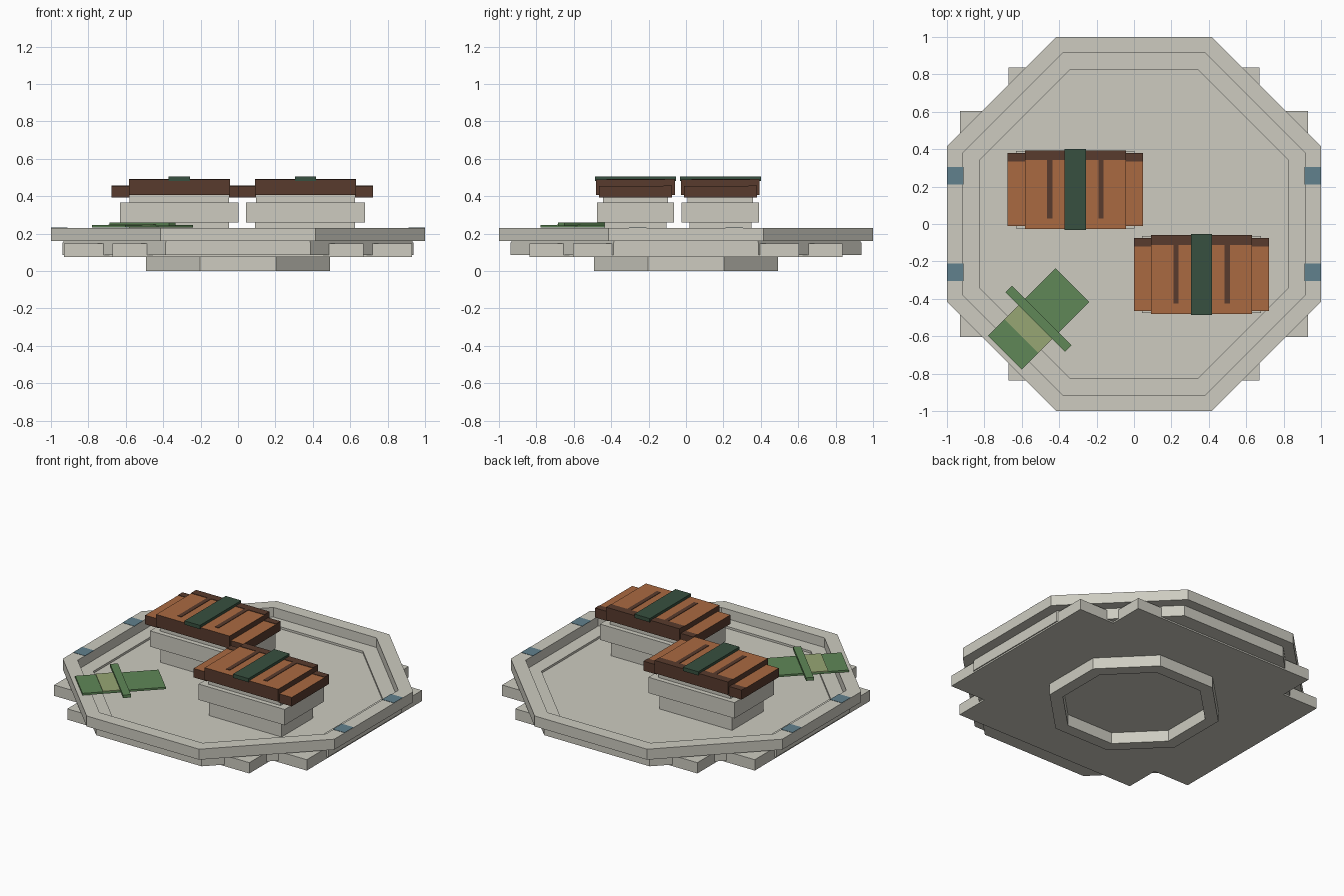
import bpy, bmesh, math
from mathutils import Matrix

if "Cube" in bpy.data.objects:
    bpy.data.objects.remove(bpy.data.objects["Cube"])


def material(name, rgb):
    m = bpy.data.materials.new(name)
    m.diffuse_color = (*rgb, 1)
    m.use_nodes = True
    m.node_tree.nodes["Principled BSDF"].inputs["Base Color"].default_value = m.diffuse_color
    return m


STONE = material("pale_ceramic", (0.61, 0.60, 0.53))
ORANGE = material("grilled_orange", (0.40, 0.142, 0.053))
BROWN = material("dark_glaze", (0.098, 0.043, 0.026))
SEAWEED = material("seaweed_green", (0.038, 0.08, 0.05))
LEAF = material("leaf_green", (0.115, 0.245, 0.095))
PALE_LEAF = material("pale_leaf", (0.31, 0.38, 0.175))
BLUE = material("blue_glaze", (0.12, 0.22, 0.27))


def finish(name, bm, mats):
    bmesh.ops.recalc_face_normals(bm, faces=bm.faces)
    me = bpy.data.meshes.new(name)
    # side material in slot 0, optional top material in slot 1
    if len(mats) > 1:
        for f in bm.faces:
            f.material_index = 1 if f.normal.z > 0.9 else 0
    bm.to_mesh(me)
    bm.free()
    for m in mats:
        me.materials.append(m)
    ob = bpy.data.objects.new(name, me)
    bpy.context.collection.objects.link(ob)
    return ob


def prism(name, pts, z0, z1, mat):
    bm = bmesh.new()
    face = bm.faces.new([bm.verts.new((x, y, z0)) for x, y in pts])
    ext = bmesh.ops.extrude_face_region(bm, geom=[face], use_keep_orig=True)
    for v in ext["geom"]:
        if isinstance(v, bmesh.types.BMVert):
            v.co.z = z1
    return finish(name, bm, [mat])


def octagon(apothem):
    r = apothem / math.cos(math.pi / 8)
    return [(r * math.cos(math.pi * (i + 0.5) / 4),
             r * math.sin(math.pi * (i + 0.5) / 4)) for i in range(8)]


def ring(name, outer, inner, z0, z1, mat):
    bm = bmesh.new()
    loops = [[bm.verts.new((x, y, z)) for x, y in octagon(a)]
             for a, z in ((outer, z0), (outer, z1), (inner, z1), (inner, z0))]
    for k in range(4):
        a, b = loops[k], loops[(k + 1) % 4]
        for i in range(8):
            j = (i + 1) % 8
            bm.faces.new((a[i], a[j], b[j], b[i]))
    return finish(name, bm, [mat])


def box(name, x, y, z, mats, turn=None):
    bm = bmesh.new()
    bmesh.ops.create_cube(bm, size=1)
    for v in bm.verts:
        for axis, (lo, hi) in enumerate((x, y, z)):
            v.co[axis] = hi if v.co[axis] > 0 else lo
    if turn:
        bm.transform(turn)
    return finish(name, bm, mats)


# Serving plate: foot, stepped cross base, floor, ledge and raised rim
ring("plate_foot", 0.493, 0.415, 0, 0.078, STONE)
quarter = [(0.93, 0.605), (0.67, 0.605), (0.67, 0.838)]
cross = []
for sx, sy in ((1, 1), (-1, 1), (-1, -1), (1, -1)):
    corner = [(sx * x, sy * y) for x, y in quarter]
    cross += corner if sx * sy > 0 else corner[::-1]
prism("cross_base", cross, 0.075, 0.147, STONE)
prism("plate_floor", octagon(0.937), 0.085, 0.152, STONE)
ring("plate_ledge", 0.932, 0.825, 0.15, 0.166, STONE)
ring("plate_rim", 1.0, 0.915, 0.16, 0.23, STONE)

# Painted rim patches
for sx in (-1, 1):
    for sy in (-1, 1):
        xs = sorted((sx * 0.912, sx * 0.999))
        ys = sorted((sy * 0.212, sy * 0.306))
        box("rim_patch", xs, ys, (0.229, 0.232), [BLUE])


def rice_piece(cx, cy):
    def part(name, x0, x1, y0, y1, z0, z1, *mats):
        box(name, (cx + x0, cx + x1), (cy + y0, cy + y1), (z0, z1), mats)

    # Stepped rice block
    part("rice_bottom", -0.27, 0.265, -0.165, 0.165, 0.15, 0.26, STONE)
    part("rice_middle", -0.317, 0.317, -0.207, 0.207, 0.26, 0.365, STONE)
    part("rice_top", -0.265, 0.265, -0.175, 0.175, 0.36, 0.41, STONE)
    # Glazed topping with a dark back edge
    part("topping_center", -0.27, 0.27, -0.21, 0.21, 0.405, 0.488, BROWN, ORANGE)
    part("center_back_glaze", -0.27, 0.27, 0.157, 0.21, 0.487, 0.491, BROWN)
    for s in (-1, 1):
        x0, x1 = sorted((s * 0.265, s * 0.361))
        part("topping_end", x0, x1, -0.196, 0.196, 0.393, 0.453, BROWN, ORANGE)
        part("end_back_glaze", x0, x1, 0.15, 0.196, 0.452, 0.456, BROWN)
        x = s * 0.137
        part("grill_stripe", x - 0.014, x + 0.014, -0.155, 0.158, 0.487, 0.491, BROWN)
    # Seaweed band
    part("seaweed_band", -0.057, 0.057, -0.217, 0.217, 0.48, 0.505, SEAWEED)


rice_piece(0.361, -0.27)
rice_piece(-0.314, 0.184)

# Leaf garnish laid diagonally across the rim
turn = Matrix.Translation((-0.51, -0.507, 0)) @ Matrix.Rotation(math.pi / 4, 4, "Z")
box("leaf_blade", (-0.255, 0.255), (-0.127, 0.127), (0.232, 0.245), [LEAF], turn)
box("leaf_pale_band", (-0.13, -0.01), (-0.127, 0.127), (0.244, 0.249), [PALE_LEAF], turn)
box("leaf_cross_strip", (-0.024, 0.024), (-0.225, 0.225), (0.24, 0.26), [LEAF], turn)
